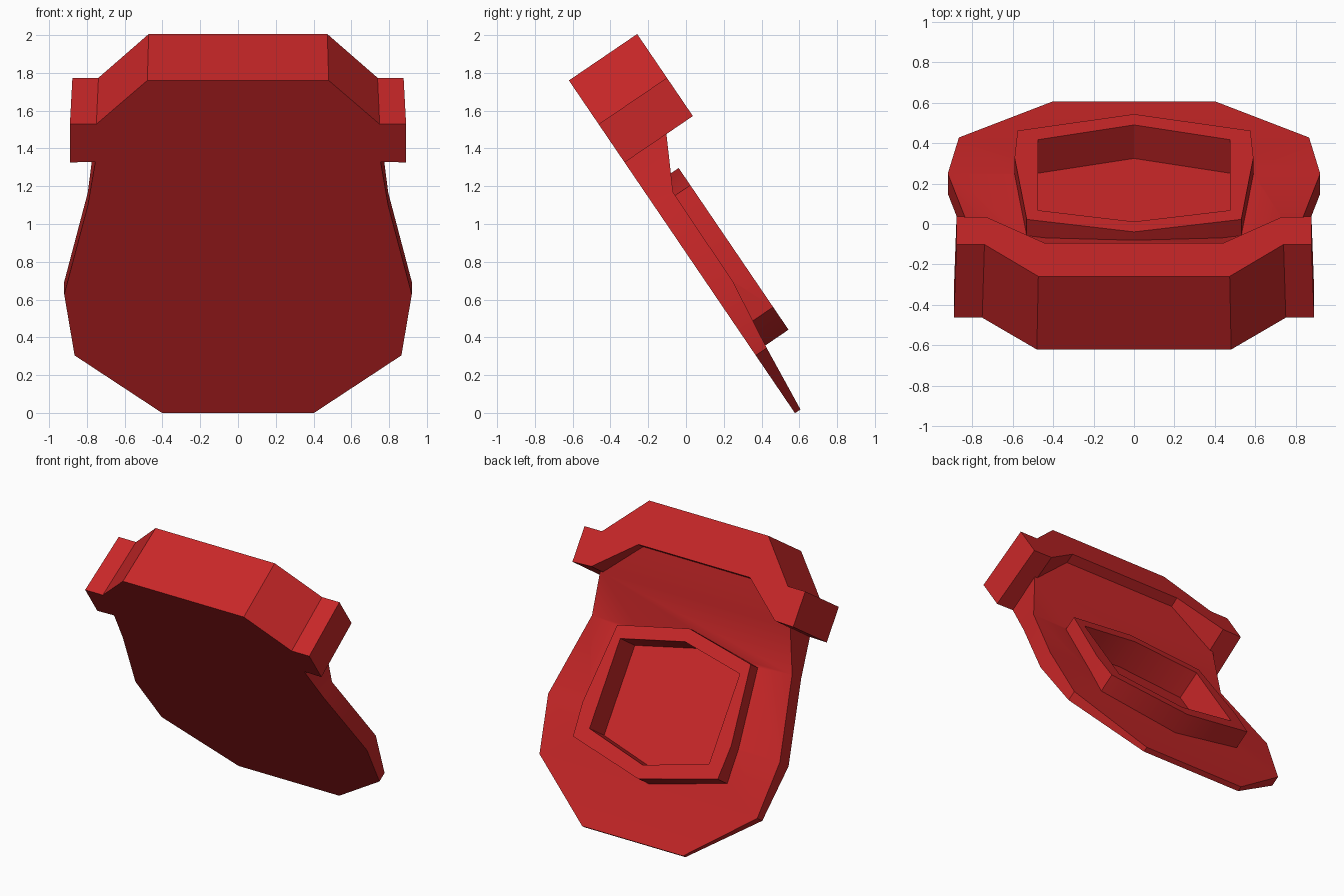
import bpy
import bmesh
from math import radians

cube = bpy.data.objects.get("Cube")
if cube:
    bpy.data.objects.remove(cube, do_unlink=True)

red = bpy.data.materials.new("red")
red.use_nodes = True
red.diffuse_color = (0.58, 0.02, 0.021, 1)
red.node_tree.nodes["Principled BSDF"].inputs["Base Color"].default_value = red.diffuse_color

# All parts share one tilted frame: x across, y down the panel, z out of its back
TILT = (radians(-55.8), 0, 0)
ORIGIN = (0, -0.62, 1.76)


def make_object(name, bm):
    bmesh.ops.recalc_face_normals(bm, faces=bm.faces)
    mesh = bpy.data.meshes.new(name)
    bm.to_mesh(mesh)
    bm.free()
    mesh.materials.append(red)
    obj = bpy.data.objects.new(name, mesh)
    obj.location, obj.rotation_euler = ORIGIN, TILT
    bpy.context.collection.objects.link(obj)
    return obj


def mirrored(half):
    """Close a half outline by mirroring it across x = 0."""
    return half + [(-x, y) for x, y in reversed(half) if x > 0]


def prism(name, half, low, high, taper=1.0):
    """Extrude a mirrored outline; taper narrows the far end in x."""
    bm = bmesh.new()
    outline = mirrored(half)
    front = [bm.verts.new((x, y, low)) for x, y in outline]
    back = [bm.verts.new((x * taper, y, high)) for x, y in outline]
    bm.faces.new(front)
    bm.faces.new(back)
    for i in range(len(outline)):
        j = (i + 1) % len(outline)
        bm.faces.new((front[i], front[j], back[j], back[i]))
    return make_object(name, bm)


def panel(name, rows):
    """Loft rectangular sections: distance down, half width, thickness."""
    bm = bmesh.new()
    rings = [[bm.verts.new(p) for p in
              ((-w, y, 0), (w, y, 0), (w, y, t), (-w, y, t))]
             for y, w, t in rows]
    bm.faces.new(rings[0])
    bm.faces.new(rings[-1])
    for a, b in zip(rings, rings[1:]):
        for i in range(4):
            j = (i + 1) % 4
            bm.faces.new((a[i], a[j], b[j], b[i]))
    return make_object(name, bm)


def combine(target, tool, operation):
    """Apply a boolean and remove the tool object."""
    tool.hide_render = True
    mod = target.modifiers.new(operation.title(), 'BOOLEAN')
    mod.operation, mod.object, mod.solver = operation, tool, 'EXACT'
    bpy.ops.object.select_all(action='DESELECT')
    bpy.context.view_layer.objects.active = target
    target.select_set(True)
    bpy.ops.object.modifier_apply(modifier=mod.name)
    bpy.data.objects.remove(tool, do_unlink=True)


# Thin panel that thickens up a ramp toward the top
back_panel = panel("back_panel", [
    (0.27, 0.44, 0.38), (0.52, 0.755, 0.27), (0.8, 0.795, 0.123),
    (1.37, 0.92, 0.12), (1.76, 0.865, 0.07), (2.13, 0.4, 0.035)])

# Raised frame with a recessed pocket
frame = prism("pocket_frame", [
    (0, 0.71), (0.53, 0.82), (0.59, 1.365), (0.575, 1.6), (0, 1.745)], 0.03, 0.22)
combine(back_panel, frame, 'UNION')
pocket = prism("pocket_cutter", [
    (0, 0.80), (0.475, 0.90), (0.475, 1.52), (0, 1.65)], 0.02, 0.5)
combine(back_panel, pocket, 'DIFFERENCE')

# Thick arched collar with side lugs
collar = prism("top_collar", [
    (0.48, 0), (0.75, 0.28), (0.89, 0.28), (0.89, 0.525),
    (0.74, 0.52), (0.45, 0.295)], 0, 0.437, 0.985)

for obj in (back_panel, collar):
    bpy.ops.object.select_all(action='DESELECT')
    bpy.context.view_layer.objects.active = obj
    obj.select_set(True)
    bpy.ops.object.shade_smooth_by_angle(angle=radians(30))
